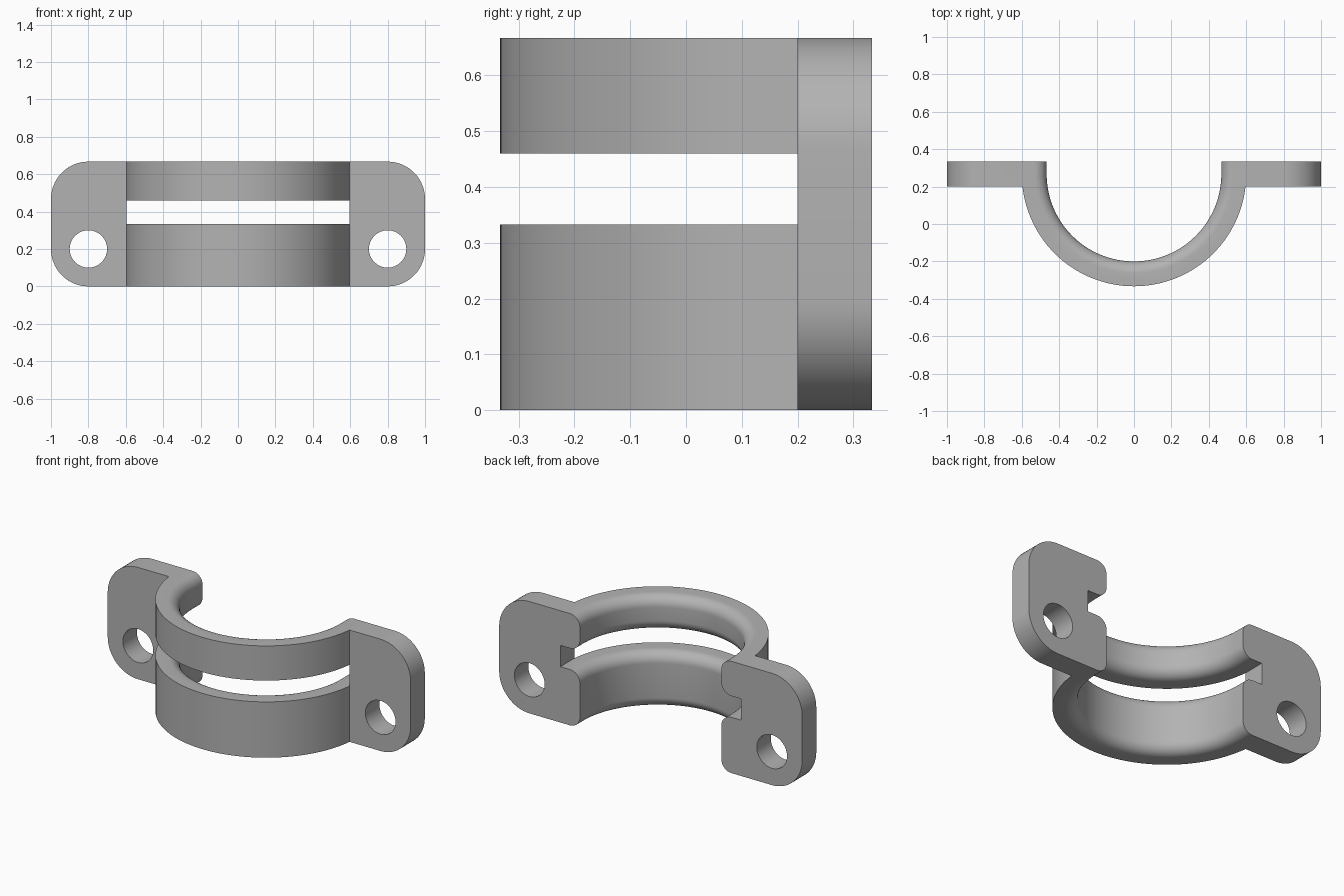
import bpy, bmesh
from math import sin, cos, pi, radians
from mathutils import Vector

if "Cube" in bpy.data.objects:
    bpy.data.objects.remove(bpy.data.objects["Cube"])

HEIGHT, BACK, FRONT = 0.667, 0.333, 0.2    # plate height and its y range
CENTRE_Y, R_IN, R_OUT = 0.267, 0.467, 0.6  # half ring
FILLET = 0.065

metal = bpy.data.materials.new("grey metal")
metal.use_nodes = True
GREY = (0.45, 0.45, 0.45, 1)
metal.diffuse_color = GREY
metal.node_tree.nodes["Principled BSDF"].inputs["Base Color"].default_value = GREY


def arc(cx, cy, r, start, end, steps):
    return [(cx + r * cos(radians(start + (end - start) * i / steps)),
             cy + r * sin(radians(start + (end - start) * i / steps)))
            for i in range(steps + 1)]


def skin(name, rings):
    """Closed solid through a list of equal point loops."""
    bm = bmesh.new()
    loops = [[bm.verts.new(p) for p in ring] for ring in rings]
    n = len(loops[0])
    for a, b in zip(loops, loops[1:]):
        for i in range(n):
            bm.faces.new((a[i], a[(i + 1) % n], b[(i + 1) % n], b[i]))
    bm.faces.new(loops[0])
    bm.faces.new(loops[-1])
    bmesh.ops.recalc_face_normals(bm, faces=bm.faces)
    mesh = bpy.data.meshes.new(name)
    bm.to_mesh(mesh)
    bm.free()
    mesh.materials.append(metal)
    obj = bpy.data.objects.new(name, mesh)
    bpy.context.collection.objects.link(obj)
    return obj


def band(name, z0, z1):
    """Half ring with rounded inner edges and short straight ends."""
    section = [(R_OUT, z0), (R_OUT, z1)]
    section += arc(R_IN + FILLET, z1 - FILLET, FILLET, 90, 180, 10)
    section += arc(R_IN + FILLET, z0 + FILLET, FILLET, 180, 270, 10)
    path = [(pi, BACK)] + [(pi + pi * i / 64, CENTRE_Y) for i in range(65)] + [(2 * pi, BACK)]
    return skin(name, [[(r * cos(a), y + r * sin(a), z) for r, z in section]
                       for a, y in path])


def plate(name, side):
    """Mounting ear with two rounded outer corners."""
    inner = 0.596
    outline = [(inner, HEIGHT), (inner, 0)]
    outline += arc(0.8, 0.2, 0.2, -90, 0, 16)
    outline += arc(0.8, HEIGHT - 0.2, 0.2, 0, 90, 16)
    return skin(name, [[(side * x, y, z) for x, z in outline] for y in (FRONT, BACK)])


def combine(target, other, operation):
    mod = target.modifiers.new(operation.lower(), "BOOLEAN")
    mod.operation, mod.object, mod.solver = operation, other, "EXACT"
    bpy.context.view_layer.objects.active = target
    bpy.ops.object.modifier_apply(modifier=mod.name)
    bpy.data.objects.remove(other)


# Two bands, two ears, one bolt hole in each ear
clamp = band("clamp_bracket", 0, 0.333)
combine(clamp, band("upper_band", 0.46, HEIGHT), "UNION")
for side in (-1, 1):
    ear = plate("ear", side)
    hole = arc(side * 0.8, 0.2, 0.1, 0, 348.75, 31)
    combine(ear, skin("bolt_hole", [[(x, y, z) for x, z in hole] for y in (0, 0.5)]),
            "DIFFERENCE")
    combine(clamp, ear, "UNION")

# Dissolve flat seams, then smooth the curved surfaces
bm = bmesh.new()
bm.from_mesh(clamp.data)
bmesh.ops.remove_doubles(bm, verts=bm.verts, dist=0.0002)
bmesh.ops.dissolve_limit(bm, angle_limit=radians(0.5), verts=bm.verts, edges=bm.edges)
bm.to_mesh(clamp.data)
bm.free()
bpy.ops.object.select_all(action="DESELECT")
clamp.select_set(True)
bpy.context.view_layer.objects.active = clamp
bpy.ops.object.shade_smooth_by_angle(angle=radians(30))
